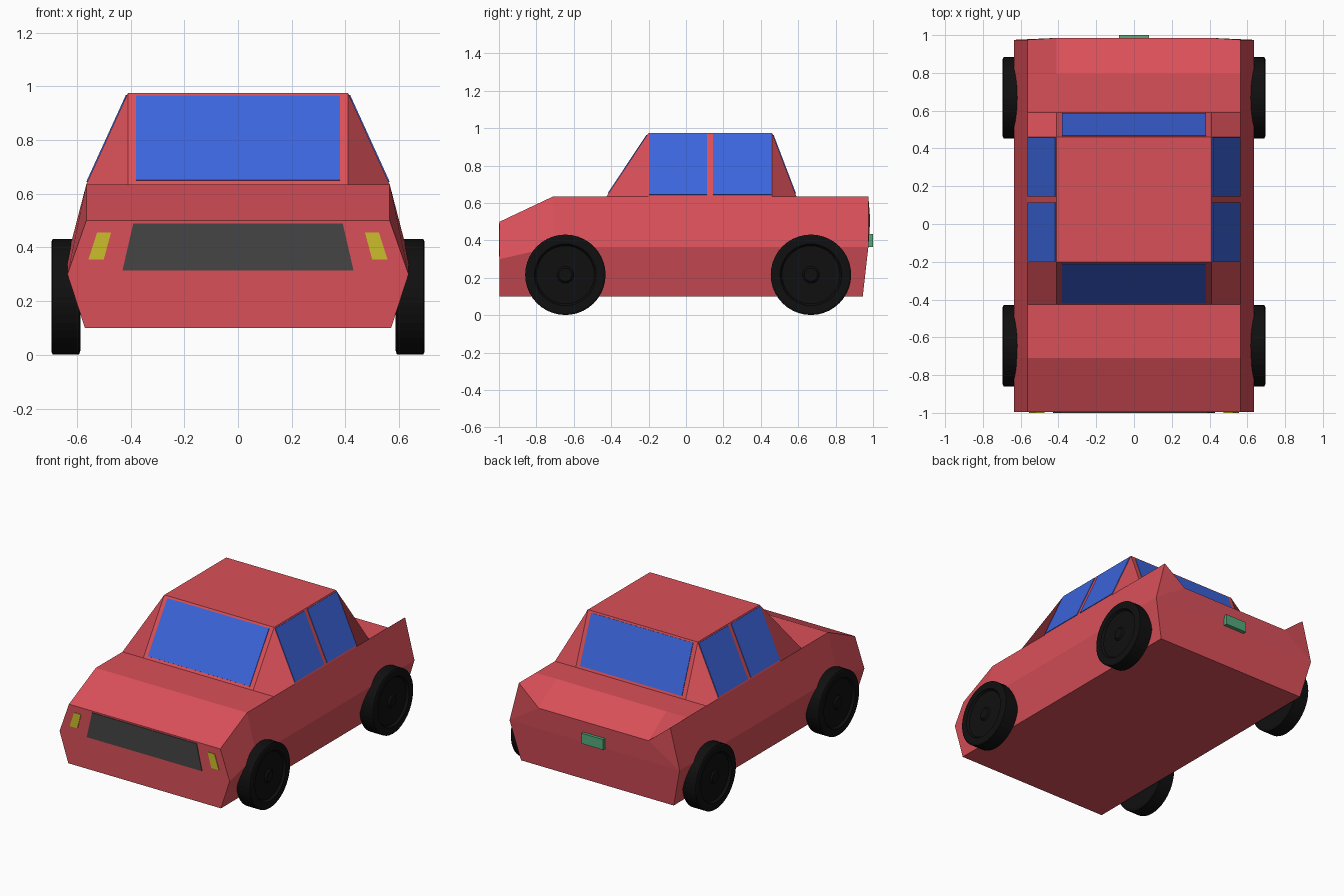
import bpy
import math
from mathutils import Vector

if "Cube" in bpy.data.objects:
    bpy.data.objects.remove(bpy.data.objects["Cube"])


def material(name, r, g, b):
    m = bpy.data.materials.new(name)
    m.diffuse_color = (r, g, b, 1)
    m.use_nodes = True
    m.node_tree.nodes["Principled BSDF"].inputs["Base Color"].default_value = m.diffuse_color
    return m


RED = material("red paint", 0.70, 0.08, 0.10)
BLUE = material("blue glass", 0.045, 0.13, 0.72)
BLACK = material("rubber", 0.005, 0.005, 0.005)
GREY = material("dark grey", 0.06, 0.06, 0.06)
YELLOW = material("lamp yellow", 0.60, 0.52, 0.025)
GREEN = material("plate green", 0.09, 0.40, 0.20)


def make(name, verts, faces, mat):
    mesh = bpy.data.meshes.new(name)
    mesh.from_pydata([tuple(v) for v in verts], [], faces)
    mesh.materials.append(mat)
    mesh.update()
    ob = bpy.data.objects.new(name, mesh)
    bpy.context.collection.objects.link(ob)
    return ob


def panel(name, corners, mat, out=0.004, sunk=0.01):
    """Thin slab lying on the car's skin, raised outwards."""
    c = [Vector(p) for p in corners]
    n = (c[1] - c[0]).cross(c[3] - c[0]).normalized()
    if n.dot(sum(c, Vector()) / 4 - Vector((0, 0, 0.4))) < 0:
        c.reverse()
        n = -n
    verts = [p - n * sunk for p in c] + [p + n * out for p in c]
    faces = [(3, 2, 1, 0), (4, 5, 6, 7)]
    faces += [(i, (i + 1) % 4, (i + 1) % 4 + 4, i + 4) for i in range(4)]
    return make(name, verts, faces, mat)


# Body: half sections (sill, waist, shoulder, inner edge) lofted front to back
def section(y, waist=0.365, shoulder=0.635, inner=0.635):
    return [(0.57, y, 0.10), (0.635, y, waist), (0.565, y, shoulder), (0.41, y, inner)]


halves = [
    section(-0.996, 0.30, 0.50, 0.50),
    section(-0.71),
    section(-0.425),
    section(-0.20, inner=0.975),
    section(0.46, inner=0.975),
    section(0.59),
    section(0.795),
    [(0.57, 0.945, 0.10), (0.635, 0.975, 0.365), (0.565, 0.975, 0.635), (0.41, 0.985, 0.51)],
]
verts = []
for h in halves:
    verts += h + [(-x, y, z) for x, y, z in reversed(h)]
faces = [tuple(range(8))]
for i in range(len(halves) - 1):
    for j in range(8):
        k = (j + 1) % 8
        q = [i * 8 + j, i * 8 + 8 + j, i * 8 + 8 + k, i * 8 + k]
        p = [Vector(verts[a]) for a in q]
        if (p[1] - p[3]).length > (p[0] - p[2]).length + 1e-4:
            q = q[1:] + q[:1]  # split bent quads along the long diagonal
        faces.append(tuple(q))
e = 8 * (len(halves) - 1)
for f in [(0, 7, 6, 1), (1, 6, 4, 3), (1, 3, 2), (6, 5, 4)]:
    faces.append(tuple(e + a for a in f))
make("body", verts, faces, RED)


# Windows follow the sloping cabin sides
def slope(z, low, high):
    return low + (high - low) * (z - 0.635) / 0.34


def cross_window(name, low, high):
    a, b = slope(0.65, low, high), slope(0.963, low, high)
    panel(name, [(-0.38, a, 0.65), (0.38, a, 0.65), (0.38, b, 0.963), (-0.38, b, 0.963)], BLUE)


cross_window("windscreen", -0.425, -0.20)
cross_window("rear_window", 0.59, 0.46)

for s, side in ((1, "right"), (-1, "left")):
    a, b = s * slope(0.643, 0.565, 0.41), s * slope(0.967, 0.565, 0.41)
    for part, y0, y1 in (("front", -0.198, 0.113), ("rear", 0.145, 0.458)):
        panel(f"{side}_{part}_window",
              [(a, y0, 0.643), (a, y1, 0.643), (b, y1, 0.967), (b, y0, 0.967)], BLUE)
    # Headlights
    panel(f"{side}_headlight",
          [(s * x, -0.996, z) for x, z in
           ((0.50, 0.355), (0.557, 0.355), (0.525, 0.455), (0.473, 0.455))], YELLOW)

# Grille and number plate
panel("grille", [(-0.43, -0.996, 0.315), (0.43, -0.996, 0.315),
                 (0.39, -0.996, 0.49), (-0.39, -0.996, 0.49)], GREY)
panel("rear_plate", [(-0.08, 0.98, 0.365), (0.08, 0.98, 0.365),
                     (0.08, 0.98, 0.435), (-0.08, 0.98, 0.435)], GREEN, out=0.02)

# Wheels: lathed profile of (distance from centre line, radius)
PROFILE = [(0.587, 0.20), (0.592, 0.215), (0.69, 0.215), (0.695, 0.205),
           (0.695, 0.165), (0.68, 0.155), (0.68, 0.045), (0.69, 0.035)]
N = 40


def wheel(name, s, y):
    vs = [(s * x, y + r * math.cos(t), 0.216 + r * math.sin(t))
          for x, r in PROFILE
          for t in (2 * math.pi * i / N for i in range(N))]
    last = (len(PROFILE) - 1) * N
    fs = [tuple(reversed(range(N))), tuple(range(last, last + N))]
    for p in range(len(PROFILE) - 1):
        for i in range(N):
            k = (i + 1) % N
            fs.append((p * N + i, p * N + k, p * N + N + k, p * N + N + i))
    if s < 0:
        fs = [tuple(reversed(f)) for f in fs]
    make(name, vs, fs, BLACK)


for s, side in ((1, "right"), (-1, "left")):
    wheel(f"{side}_front_wheel", s, -0.645)
    wheel(f"{side}_rear_wheel", s, 0.668)
